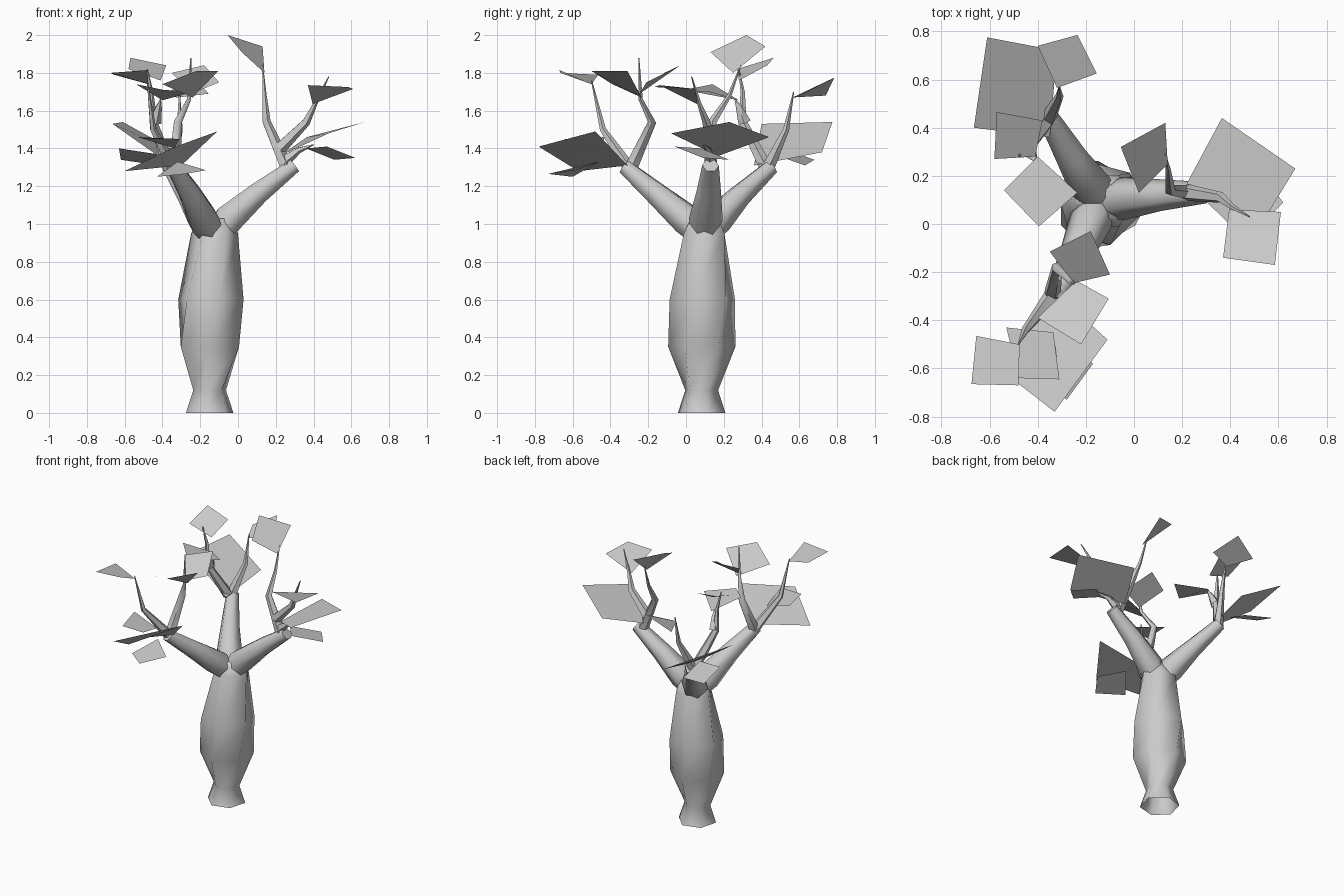
import bpy
import math
from mathutils import Vector

default_cube = bpy.data.objects.get("Cube")
if default_cube:
    bpy.data.objects.remove(default_cube, do_unlink=True)

# One plain colour for the whole tree
grey = bpy.data.materials.new("plain_grey")
grey.use_nodes = True
colour = (0.6, 0.6, 0.6, 1)
grey.diffuse_color = colour
grey.node_tree.nodes["Principled BSDF"].inputs["Base Color"].default_value = colour


def add_mesh(name, verts, faces):
    mesh = bpy.data.meshes.new(name)
    mesh.from_pydata(verts, [], faces)
    mesh.materials.append(grey)
    mesh.update()
    obj = bpy.data.objects.new(name, mesh)
    bpy.context.collection.objects.link(obj)
    return obj


def add_tube(name, sides, points, radii, turns=None):
    """Sweep a polygon ring along a path, open at its foot and closed at its tip.
    With turns given, the rings stay level and each is twisted by that many degrees."""
    path = [Vector(p) for p in points]
    last = len(path) - 1
    verts, faces = [], []
    for i, (centre, radius) in enumerate(zip(path, radii)):
        tangent = path[min(i + 1, last)] - path[max(i - 1, 0)]
        twist = 0
        if turns:
            tangent = Vector((0, 0, 1))
            twist = math.radians(turns[i])
        side = Vector((0, 1, 0)) if abs(tangent.normalized().y) < 0.8 else Vector((1, 0, 0))
        across = tangent.cross(side).normalized()
        other = tangent.cross(across).normalized()
        for k in range(sides):
            angle = math.tau * (k + 0.5) / sides + twist
            verts.append(centre + radius * (math.cos(angle) * across + math.sin(angle) * other))
    for i in range(last):
        for k in range(sides):
            n = (k + 1) % sides
            low, high = i * sides, (i + 1) * sides
            faces.append((low + k, low + n, high + n, high + k))
    faces.append(tuple(range(last * sides, (last + 1) * sides)))
    obj = add_mesh(name, verts, faces)
    bpy.ops.object.select_all(action="DESELECT")
    bpy.context.view_layer.objects.active = obj
    obj.select_set(True)
    bpy.ops.object.shade_smooth_by_angle(angle=math.radians(70))


def add_branch(name, *points):
    """Main branch rising from the heart of the trunk."""
    heart = (-0.13, 0.09, 0.92)
    add_tube(name, 6, (heart, *points), (0.06, 0.09, 0.066, 0.044))


def add_twig(name, *points):
    """Thin shoot that tapers to a point near its leaf."""
    last = len(points) - 1
    radii = [0.033 * (1 - i / last) ** 1.2 + 0.003 for i in range(last + 1)]
    add_tube(name, 5, points, radii)


def add_leaf(name, *corners):
    """Four-cornered leaf; if the last corner is left out it completes the parallelogram."""
    points = [Vector(corner) for corner in corners]
    if len(points) == 3:
        points.append(points[0] + points[2] - points[1])
    add_mesh(name, points, [(0, 1, 2, 3)])


# Bottle-shaped six-sided trunk that twists as it rises
trunk_heights = (0, 0.12, 0.35, 0.6, 0.95, 1.03)
add_tube("trunk", 6,
         [(-0.15 + 0.03 * z ** 3, 0.083 + 0.015 * z ** 3, z) for z in trunk_heights],
         (0.13, 0.09, 0.178, 0.179, 0.124, 0.085),
         turns=(-15, -15, 0, 15, 30, 30))

# Three main branches
add_branch("left_branch", (-0.05, 0.105, 1.025), (0.11, 0.12, 1.165), (0.3, 0.13, 1.31))
add_branch("back_branch", (-0.18, 0.155, 1.015), (-0.26, 0.28, 1.145), (-0.36, 0.45, 1.3))
add_branch("front_branch", (-0.18, 0.015, 1.015), (-0.25, -0.15, 1.155), (-0.34, -0.32, 1.3))

# Twigs and leaves of the left branch
add_twig("left_tall_twig", (0.25, 0.13, 1.31), (0.15, 0.14, 1.54), (0.14, 0.23, 1.68), (0.13, 0.29, 1.84))
add_twig("left_outer_twig", (0.22, 0.13, 1.4), (0.36, 0.11, 1.54), (0.41, 0.07, 1.64), (0.48, 0.03, 1.78))
add_twig("left_low_twig", (0.24, 0.13, 1.33), (0.32, 0.12, 1.39), (0.4, 0.09, 1.42))
add_leaf("left_top_leaf", (-0.055, 0.32, 2), (0.13, 0.42, 1.94), (0.14, 0.25, 1.8), (0.02, 0.13, 1.91))
add_leaf("left_outer_leaf", (0.37, -0.14, 1.735), (0.395, 0.06, 1.635), (0.61, 0.05, 1.715), (0.585, -0.17, 1.725))
add_leaf("left_broad_leaf", (0.365, 0.44, 1.46), (0.67, 0.23, 1.54), (0.48, -0.08, 1.48), (0.22, 0.17, 1.36))
add_leaf("left_low_leaf", (0.36, 0.08, 1.4), (0.51, 0.23, 1.34), (0.62, 0.09, 1.35))

# Twigs and leaves of the back branch
add_twig("back_outer_twig", (-0.36, 0.43, 1.29), (-0.31, 0.53, 1.5), (-0.31, 0.57, 1.7))
add_twig("back_tall_twig", (-0.37, 0.42, 1.3), (-0.45, 0.3, 1.54), (-0.46, 0.3, 1.7), (-0.48, 0.28, 1.82))
add_twig("back_inner_twig", (-0.44, 0.31, 1.54), (-0.42, 0.28, 1.62), (-0.41, 0.26, 1.66))
add_leaf("back_broad_leaf", (-0.665, 0.4, 1.53), (-0.61, 0.775, 1.54), (-0.32, 0.72, 1.38), (-0.35, 0.36, 1.31))
add_leaf("back_outer_leaf", (-0.235, 0.785, 1.775), (-0.155, 0.625, 1.69), (-0.32, 0.565, 1.67), (-0.4, 0.74, 1.68))
add_leaf("back_top_leaf", (-0.57, 0.465, 1.88), (-0.38, 0.43, 1.84), (-0.41, 0.28, 1.76), (-0.58, 0.27, 1.82))
add_leaf("back_inner_leaf", (-0.395, -0.01, 1.71), (-0.235, 0.13, 1.7), (-0.4, 0.28, 1.655), (-0.54, 0.14, 1.74))
add_leaf("back_low_leaf", (-0.43, 0.46, 1.37), (-0.63, 0.51, 1.4), (-0.62, 0.68, 1.34))

# Twigs and leaves of the front branch
add_twig("front_outer_twig", (-0.34, -0.3, 1.29), (-0.45, -0.44, 1.5), (-0.48, -0.5, 1.76))
add_twig("front_inner_twig", (-0.34, -0.29, 1.3), (-0.32, -0.18, 1.54), (-0.26, -0.24, 1.66), (-0.25, -0.25, 1.88))
add_leaf("front_outer_leaf", (-0.675, -0.665, 1.8), (-0.48, -0.67, 1.815), (-0.475, -0.5, 1.74), (-0.655, -0.465, 1.79))
add_leaf("front_middle_leaf", (-0.22, -0.5, 1.81), (-0.105, -0.31, 1.81), (-0.24, -0.235, 1.67), (-0.4, -0.39, 1.74))
add_leaf("front_inner_leaf", (-0.18, -0.03, 1.84), (-0.1, -0.21, 1.75), (-0.25, -0.245, 1.69), (-0.35, -0.115, 1.8))
add_leaf("front_broad_leaf", (-0.11, -0.48, 1.49), (-0.33, -0.78, 1.41), (-0.6, -0.57, 1.28), (-0.3, -0.31, 1.31))
add_leaf("front_small_leaf", (-0.53, -0.43, 1.46), (-0.335, -0.45, 1.4), (-0.31, -0.645, 1.45), (-0.48, -0.64, 1.45))
add_leaf("front_low_leaf", (-0.28, -0.73, 1.265), (-0.17, -0.58, 1.285), (-0.32, -0.46, 1.33), (-0.43, -0.6, 1.25))
